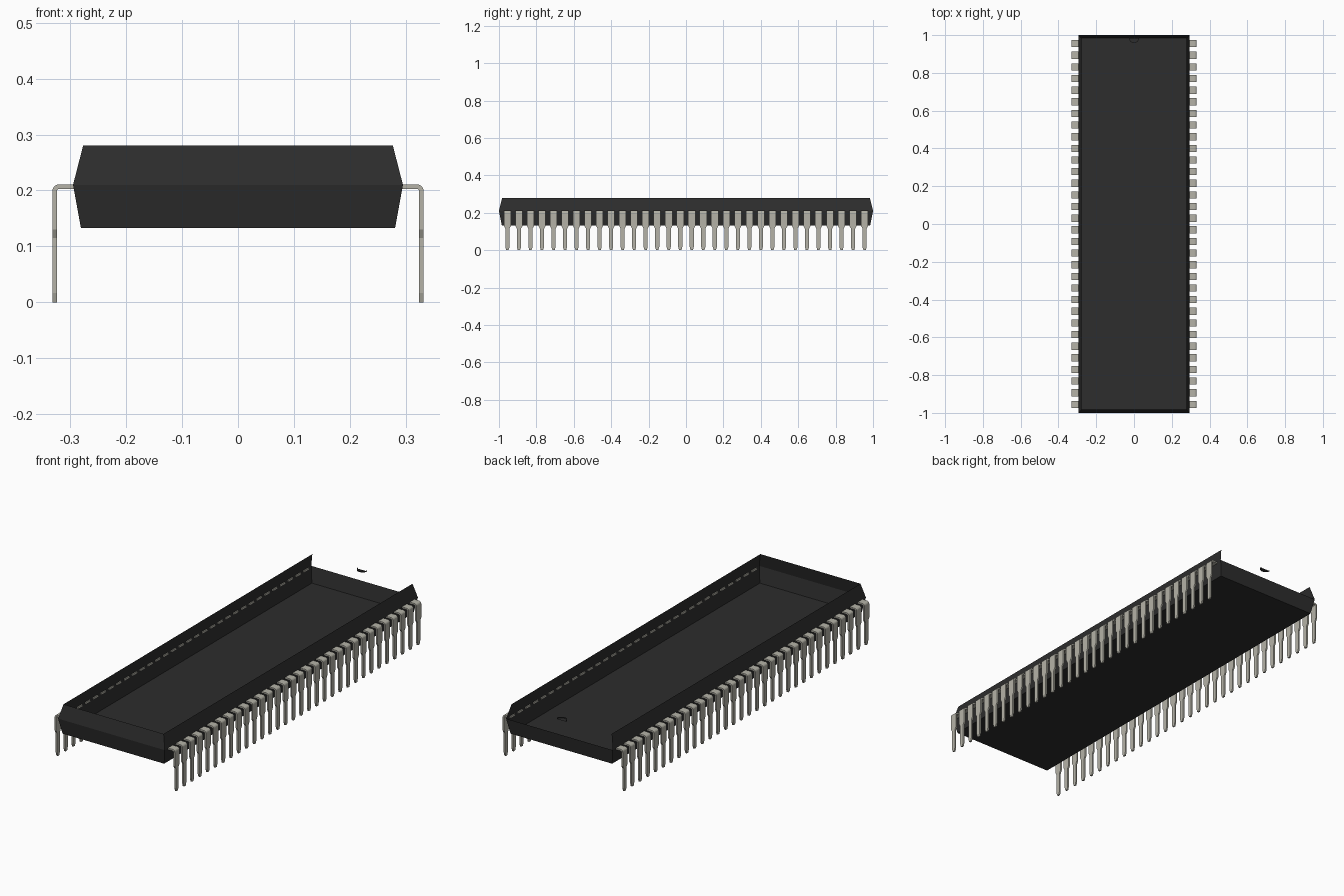
import bpy, bmesh, math

cube = bpy.data.objects.get("Cube")
if cube:
    bpy.data.objects.remove(cube, do_unlink=True)


def material(name, rgb):
    m = bpy.data.materials.new(name)
    m.use_nodes = True
    m.diffuse_color = (*rgb, 1)
    m.node_tree.nodes["Principled BSDF"].inputs["Base Color"].default_value = (*rgb, 1)
    return m


def make_object(name, bm, mat):
    me = bpy.data.meshes.new(name)
    bm.to_mesh(me)
    bm.free()
    me.materials.append(mat)
    ob = bpy.data.objects.new(name, me)
    bpy.context.collection.objects.link(ob)
    return ob


black = material("black plastic", (0.026, 0.026, 0.026))
metal = material("tinned metal", (0.46, 0.45, 0.39))

# Housing: open shell of three rectangles, with the upper back wall left out
bm = bmesh.new()
rings = []
for hx, hy, z in [(0.281, 0.985, 0.133), (0.295, 1.0, 0.21), (0.277, 0.983, 0.28)]:
    rings.append([bm.verts.new((sx * hx, sy * hy, z))
                  for sx, sy in [(-1, -1), (1, -1), (1, 1), (-1, 1)]])
bm.faces.new(rings[0][::-1])
BACK = 2
for level in range(2):
    low, high = rings[level], rings[level + 1]
    for i in range(4):
        if level == 1 and i == BACK:
            continue
        j = (i + 1) % 4
        bm.faces.new((low[i], low[j], high[j], high[i]))
make_object("housing", bm, black)

# Orientation notch: shallow half disc at the back of the top
bm = bmesh.new()
steps, radius = 12, 0.026
arc = [(radius * math.cos(a), 0.984 - radius * math.sin(a))
       for a in (math.pi * i / steps for i in range(steps + 1))]
floor = [bm.verts.new((x, y, 0.274)) for x, y in arc]
rim = [bm.verts.new((x, y, 0.28)) for x, y in arc]
bm.faces.new(floor[::-1])
for i in range(steps):
    bm.faces.new((floor[i], floor[i + 1], rim[i + 1], rim[i]))
make_object("notch", bm, black)

# Pin: bent strip swept through stations of outer point, inner point, half width
COUNT, PITCH = 32, 0.0616
WIDE, NARROW, TIP = 0.019, 0.011, 0.006
OUT, THICK, TOP, BEND = 0.332, 0.008, 0.211, 0.012
stations = [((0.290, TOP), (0.290, TOP - THICK), WIDE)]
cx, cz = OUT - BEND, TOP - BEND
for i in range(5):
    a = math.pi / 2 * (1 - i / 4)
    c, s = math.cos(a), math.sin(a)
    r = BEND - THICK
    stations.append(((cx + BEND * c, cz + BEND * s), (cx + r * c, cz + r * s), WIDE))
for z, width in [(0.13, WIDE), (0.115, NARROW), (0.017, NARROW), (0, TIP)]:
    stations.append(((OUT, z), (OUT - THICK, z), width))

bm = bmesh.new()
y0 = -PITCH * (COUNT - 1) / 2
sections = []
for (ox, oz), (ix, iz), w in stations:
    sections.append([bm.verts.new(p) for p in
                     [(ox, y0 - w, oz), (ox, y0 + w, oz), (ix, y0 + w, iz), (ix, y0 - w, iz)]])
for a, b in zip(sections, sections[1:]):
    for i in range(4):
        j = (i + 1) % 4
        bm.faces.new((a[i], a[j], b[j], b[i]))
bm.faces.new(sections[0])
bm.faces.new(sections[-1][::-1])
bmesh.ops.recalc_face_normals(bm, faces=bm.faces)
pins = make_object("pins", bm, metal)

# Repeat along the side, then mirror to the other side
array = pins.modifiers.new("row", 'ARRAY')
array.count = COUNT
array.use_relative_offset = False
array.use_constant_offset = True
array.constant_offset_displace = (0, PITCH, 0)
mirror = pins.modifiers.new("both sides", 'MIRROR')
mirror.use_axis = (True, False, False)
mirror.use_mirror_merge = False
